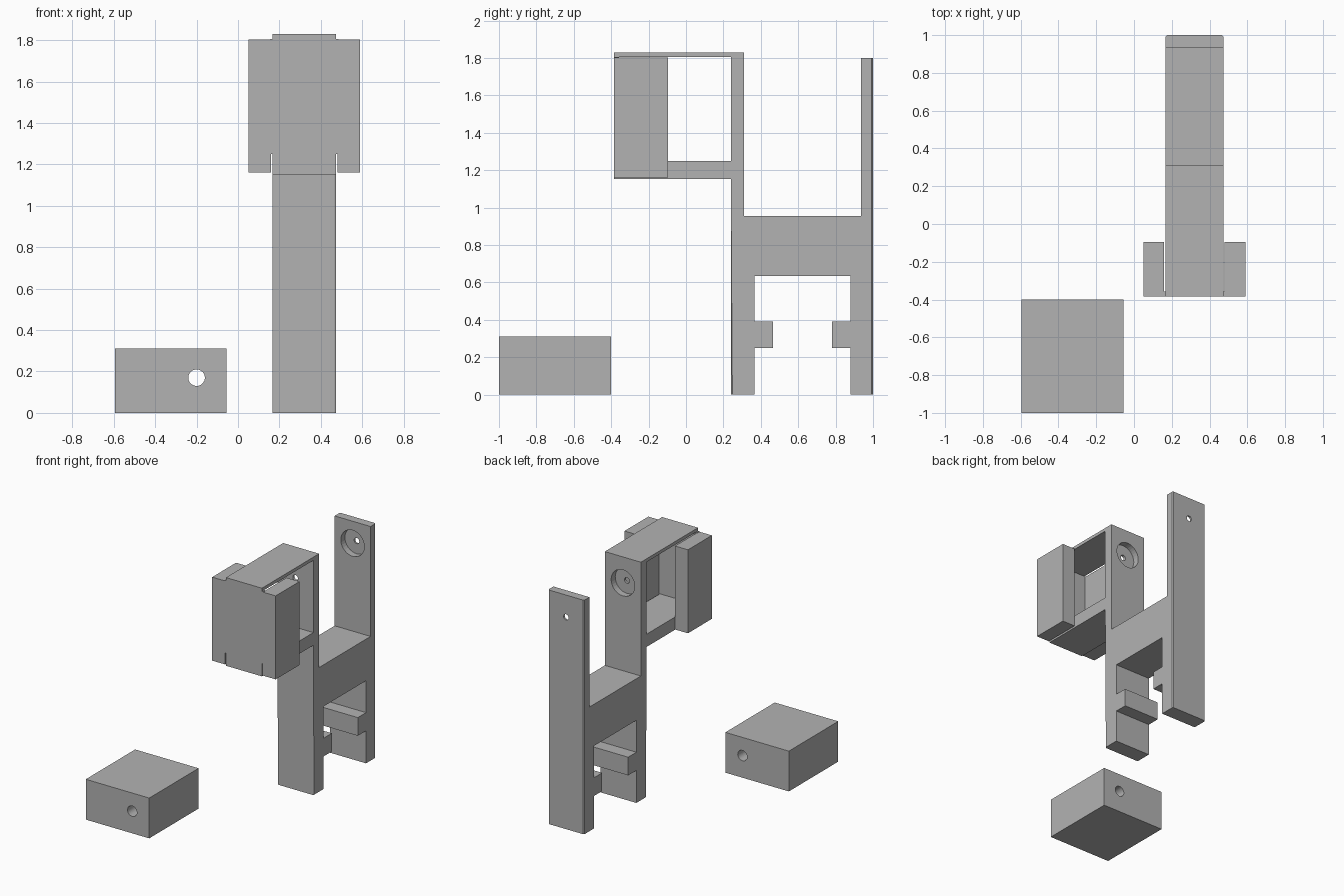
import bpy, bmesh
from math import pi
from mathutils import Matrix, Vector

old = bpy.data.objects.get("Cube")
if old:
    bpy.data.objects.remove(old)

grey = bpy.data.materials.new("plain grey")
grey.use_nodes = True
grey.diffuse_color = (0.45, 0.45, 0.45, 1)
grey.node_tree.nodes["Principled BSDF"].inputs["Base Color"].default_value = grey.diffuse_color


def finish(bm, name):
    bmesh.ops.recalc_face_normals(bm, faces=bm.faces)
    mesh = bpy.data.meshes.new(name)
    bm.to_mesh(mesh)
    bm.free()
    mesh.materials.append(grey)
    obj = bpy.data.objects.new(name, mesh)
    bpy.context.collection.objects.link(obj)
    return obj


def box(name, low, high):
    low, high = Vector(low), Vector(high)
    bm = bmesh.new()
    bmesh.ops.create_cube(bm, size=1, matrix=Matrix.Translation((low + high) / 2)
                          @ Matrix.Diagonal((*(high - low), 1)))
    return finish(bm, name)


def extrude(name, points, axis, start, end):
    """Extrude a flat outline along x (yz points) or y (xz points)."""
    bm = bmesh.new()
    verts = [bm.verts.new((start, a, b) if axis == "x" else (a, start, b)) for a, b in points]
    face = bm.faces.new(verts)
    geom = bmesh.ops.extrude_face_region(bm, geom=[face])["geom"]
    step = Vector((end - start, 0, 0) if axis == "x" else (0, end - start, 0))
    bmesh.ops.translate(bm, vec=step, verts=[g for g in geom if isinstance(g, bmesh.types.BMVert)])
    return bm


def drill(target, name, x, z, radius, y0, y1):
    """Cut a round hole running along y."""
    bm = bmesh.new()
    bmesh.ops.create_cone(bm, cap_ends=True, segments=32, radius1=radius, radius2=radius,
                          depth=y1 - y0, matrix=Matrix.Translation((x, (y0 + y1) / 2, z))
                          @ Matrix.Rotation(pi / 2, 4, "X"))
    cutter = finish(bm, name)
    cutter.hide_render = True
    cutter.hide_viewport = True
    cutter.display_type = "WIRE"
    mod = target.modifiers.new(name, "BOOLEAN")
    mod.object = cutter
    mod.solver = "EXACT"


# Loose block with a through hole
block = box("loose_block", (-0.595, -1, 0), (-0.055, -0.40, 0.31))
drill(block, "block_hole_cutter", -0.2, 0.17, 0.04, -1.1, -0.3)

# Bracket frame: legs with catches, body, two uprights and two arms
left, right, mid = 0.167, 0.473, 0.32
outline = [(0.24, 0), (0.365, 0), (0.365, 0.25), (0.465, 0.25), (0.465, 0.39), (0.365, 0.39),
           (0.365, 0.635), (0.88, 0.635), (0.88, 0.39), (0.78, 0.39), (0.78, 0.25),
           (0.88, 0.25), (0.88, 0), (1, 0), (1, 1.8), (0.935, 1.8), (0.935, 0.955),
           (0.31, 0.955), (0.31, 1.83), (-0.385, 1.83), (-0.385, 1.805), (0.24, 1.805),
           (0.24, 1.25), (-0.36, 1.25), (-0.385, 1.25), (-0.385, 1.152), (0.24, 1.152)]
bm = extrude("frame", outline, "x", left, right)
# Small chamfers down the outer corners of the uprights
corners = [e for e in bm.edges
           if abs(e.verts[0].co.z - e.verts[1].co.z) > 1
           and all(min(abs(v.co.y - 0.24), abs(v.co.y - 1)) < 0.001 for v in e.verts)]
bmesh.ops.bevel(bm, geom=corners, offset=0.008, segments=1, affect="EDGES")
frame = finish(bm, "bracket_frame")

# Facing recesses with small screw holes
hole_z = 1.63
drill(frame, "front_recess_cutter", mid, hole_z, 0.1, 0.26, 0.4)
drill(frame, "front_screw_cutter", mid, hole_z, 0.022, 0.2, 0.4)
drill(frame, "back_recess_cutter", mid, hole_z, 0.1, 0.85, 0.985)
drill(frame, "back_screw_cutter", mid, hole_z, 0.022, 0.85, 1.1)

# Thin front plate, joining the two side grips and the arms
box("front_plate", (0.155, -0.385, 1.25), (0.485, -0.358, 1.806))

# Side grips, separated from the arms by narrow slots
for side, name in ((-1, "right_grip"), (1, "left_grip")):
    a, b = sorted((mid + side * 0.16, mid + side * 0.27))
    box(name, (a, -0.385, 1.16), (b, -0.095, 1.802))
